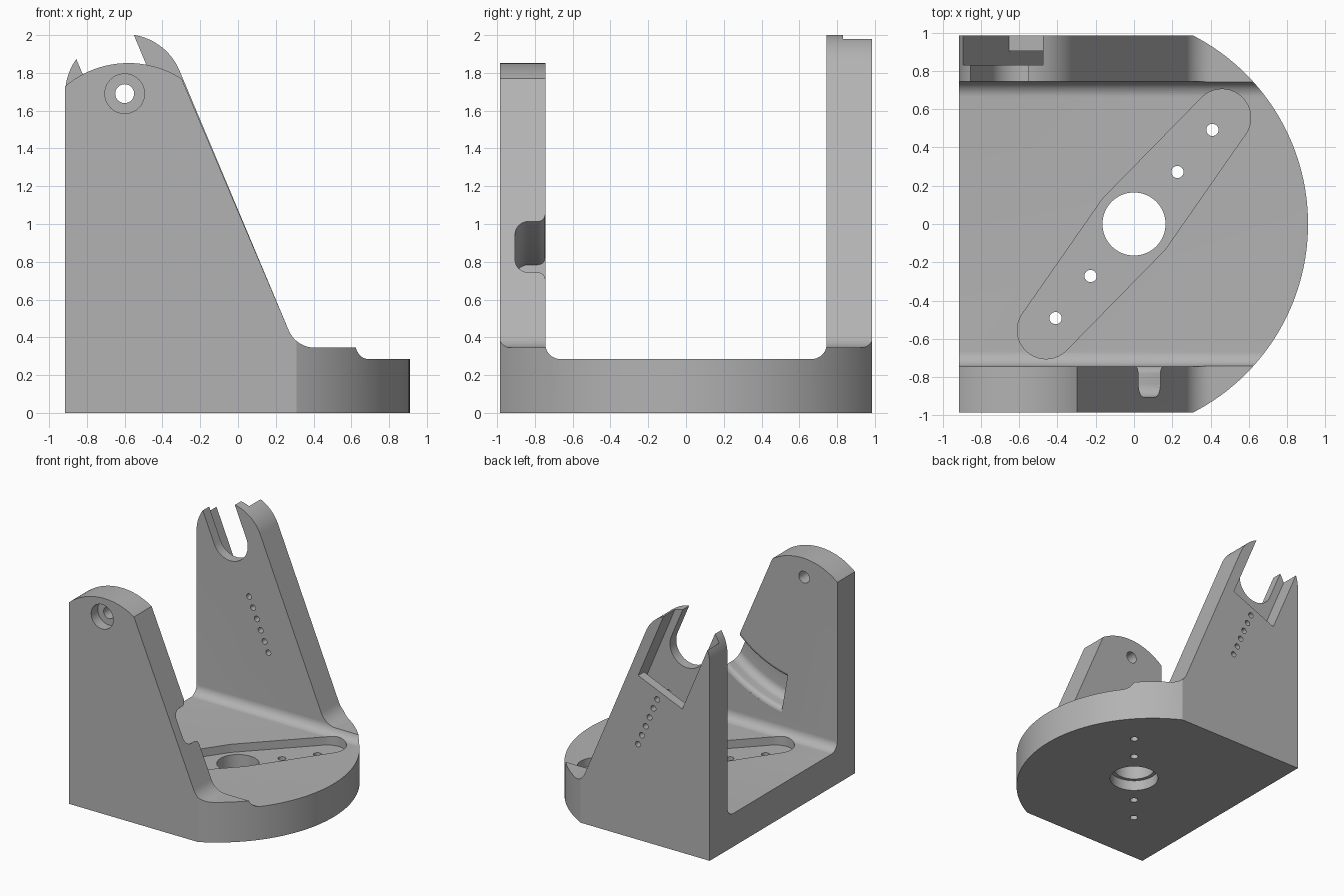
import bpy, bmesh
from math import sin, cos, pi, radians, atan2, hypot, acos
from mathutils import Vector

cube = bpy.data.objects.get("Cube")
if cube:
    bpy.data.objects.remove(cube, do_unlink=True)

grey = bpy.data.materials.new("plain grey")
grey.use_nodes = True
grey.diffuse_color = (0.45, 0.45, 0.45, 1)
grey.node_tree.nodes["Principled BSDF"].inputs["Base Color"].default_value = (0.45, 0.45, 0.45, 1)

PIVOT = Vector((-0.6, 1.69))            # x, z of the tilting axis
LEAN = radians(22.8)                    # lean of the sloping wall edge
ACROSS = Vector((cos(LEAN), sin(LEAN)))
ALONG = Vector((-sin(LEAN), cos(LEAN)))
LEFT, HALF_Y, INNER_Y = -0.915, 0.985, 0.745
FLOOR, LIP = 0.285, 0.345


def arc(cx, cy, r, a0, a1, n=24):
    """Points on an arc, angles in degrees."""
    angles = [radians(a0 + (a1 - a0) * i / n) for i in range(n + 1)]
    return [(cx + r * cos(a), cy + r * sin(a)) for a in angles]


def place(axis, p, d):
    u, v = p
    return {"x": (d, u, v), "y": (u, d, v), "z": (u, v, d)}[axis]


def loft(name, rings):
    """Closed solid through equal rings of points."""
    bm = bmesh.new()
    loops = [[bm.verts.new(p) for p in ring] for ring in rings]
    n = len(loops[0])
    for a, b in zip(loops, loops[1:]):
        for i in range(n):
            bm.faces.new((a[i], a[(i + 1) % n], b[(i + 1) % n], b[i]))
    bm.faces.new(loops[0])
    bm.faces.new(loops[-1])
    bmesh.ops.recalc_face_normals(bm, faces=bm.faces)
    mesh = bpy.data.meshes.new(name)
    bm.to_mesh(mesh)
    bm.free()
    mesh.materials.append(grey)
    obj = bpy.data.objects.new(name, mesh)
    bpy.context.collection.objects.link(obj)
    return obj


def prism(name, axis, pts, a, b):
    return loft(name, [[place(axis, p, d) for p in pts] for d in (a, b)])


def rod(name, axis, centre, r, a, b, n=40):
    return prism(name, axis, arc(*centre, r, 0, 360 - 360 / n, n - 1), a, b)


def combine(target, tool, operation="DIFFERENCE"):
    mod = target.modifiers.new("cut", "BOOLEAN")
    mod.operation, mod.solver, mod.object = operation, "EXACT", tool
    bpy.context.view_layer.objects.active = target
    bpy.ops.object.modifier_apply(modifier=mod.name)
    bpy.data.objects.remove(tool, do_unlink=True)


def tilted(pts):
    """Points given across and along the lean, from the pivot."""
    return [tuple(PIVOT + ACROSS * u + ALONG * v) for u, v in pts]


# Channel section: floor, two walls and the fillets between them
R = 0.08
right_half = arc(INNER_Y - R, FLOOR + R, R, 270, 360, 12) + [(INNER_Y, 2.2), (1.1, 2.2), (1.1, 0)]
section = right_half + [(-y, z) for y, z in reversed(right_half)]
bracket = prism("cradle_bracket", "x", section, -1.2, 1.2)

# Plan outline: square back and a round nose
nose_r = 1.108
nose_a = acos((0.31 + 0.198) / nose_r) * 180 / pi
plan = [(LEFT, HALF_Y), (LEFT, -HALF_Y)] + arc(-0.198, 0, nose_r, -nose_a, nose_a, 64)
plan[2], plan[-1] = (0.31, -HALF_Y), (0.31, HALF_Y)
combine(bracket, prism("plan_tool", "z", plan, -0.2, 2.4), "INTERSECT")

# Side outlines of the walls: top arc, sloping edge, foot fillet, lip
foot = arc(0.407, LIP + 0.15, 0.15, 180 + 22.8, 270, 14) + [(1.3, LIP), (1.3, 2.5), (-1.3, 2.5)]
front_top = arc(-0.58, 1.332, 0.52, 132, 57.2, 28)
back_top = arc(*PIVOT, 0.315, 180, 22.8, 40)
combine(bracket, prism("front_trim", "y", [(-1.3, 1.718)] + front_top + foot, -1.3, 0))
combine(bracket, prism("back_trim", "y", [(-1.3, 1.69)] + back_top + foot, 0, 1.3))

# Front wall pivot hole and counterbore
combine(bracket, rod("pivot_hole", "y", PIVOT, 0.05, -1.2, -0.5))
combine(bracket, rod("pivot_counterbore", "y", PIVOT, 0.105, -1.2, -HALF_Y + 0.09))

# Back wall: open round slot, hidden slide channel and outer pocket
slot = [(0.165, 0.6), (-0.165, 0.6)] + arc(0, -0.015, 0.165, 180, 360, 28)
combine(bracket, prism("round_slot", "y", tilted(slot), 0.6, 0.86))
for name, depth, y0, y1 in (("slide_channel", 1.1, 0.83, 0.905), ("outer_pocket", 0.4, 0.88, 1.2)):
    w = 0.227
    box = [(-w, -depth), (w, -depth), (w, 0.6), (-w, 0.6)]
    combine(bracket, prism(name, "y", tilted(box), y0, y1))

# Row of pin holes below the slot
for i in range(6):
    centre = PIVOT - ALONG * (0.475 + 0.094 * i)
    combine(bracket, rod("pin_hole", "y", centre, 0.024, 0.6, 1.2, 20))

# Curved clearance groove inside the front wall, swept about the pivot
side = [(0.2, -0.6), (0.175, -0.735)] + arc(0.18, -0.785, 0.04, 95, 180, 6)
side += arc(0.07, -0.835, 0.07, 0, -90, 8)
groove = [(1.06 + u, y) for u, y in side] + [(1.06 - u, y) for u, y in reversed(side)]
rings = []
for i in range(41):
    a = radians(-80 + 62 * i / 40)
    rings.append([(PIVOT.x + r * cos(a), y, PIVOT.y + r * sin(a)) for r, y in groove])
combine(bracket, loft("clearance_groove", rings))

# Floor recess: two round ends joined by tangents to a wider middle
end = Vector((0.46, 0.555))
axis_deg = atan2(end.y, end.x) * 180 / pi
tilt = 90 - acos((0.21 - 0.15) / end.length) * 180 / pi
recess = arc(*end, 0.15, axis_deg - 90 + tilt, axis_deg + 90 - tilt, 28)
recess += arc(0, 0, 0.21, axis_deg + 90 - tilt, axis_deg + 90 + tilt, 6)
recess += [(-x, -y) for x, y in recess]
combine(bracket, prism("floor_recess", "z", recess, FLOOR - 0.07, 0.6))

# Central bore with a wider step below, and the screw holes
combine(bracket, rod("centre_bore", "z", (0, 0), 0.165, -0.2, 0.6, 56))
combine(bracket, rod("bore_step", "z", (0, 0), 0.195, -0.2, 0.09, 56))
for s in (-1, 1):
    for x, y in ((0.41, 0.492), (0.227, 0.272)):
        combine(bracket, rod("screw_hole", "z", (s * x, s * y), 0.032, -0.2, 0.6, 24))

# Smooth the curved faces, keep the machined edges sharp
bpy.ops.object.select_all(action="DESELECT")
bracket.select_set(True)
bpy.context.view_layer.objects.active = bracket
bpy.ops.object.shade_smooth_by_angle(angle=radians(25))
